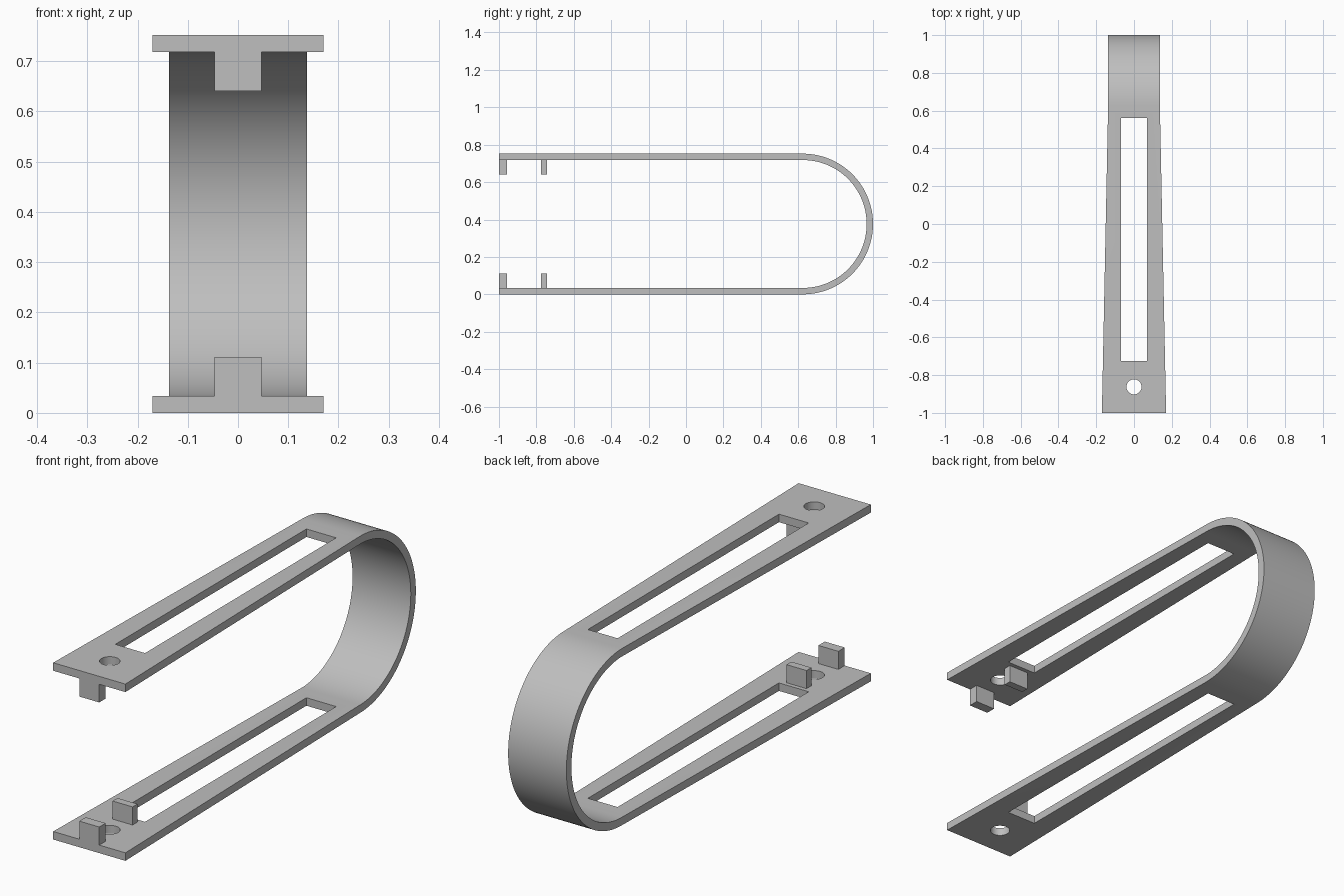
import bpy
import bmesh
from math import sin, cos, pi, radians

cube = bpy.data.objects.get("Cube")
if cube:
    bpy.data.objects.remove(cube, do_unlink=True)

HEIGHT, THICK = 0.752, 0.034
RADIUS = HEIGHT / 2
BEND_Y = 1 - RADIUS          # where the straight arms meet the bend
FRONT_W, BACK_W = 0.17, 0.137
STEPS = 64

grey = bpy.data.materials.new("plain grey")
grey.use_nodes = True
colour = (0.52, 0.52, 0.52, 1)
grey.diffuse_color = colour
grey.node_tree.nodes["Principled BSDF"].inputs["Base Color"].default_value = colour


def add_object(name, bm):
    bmesh.ops.recalc_face_normals(bm, faces=bm.faces)
    mesh = bpy.data.meshes.new(name)
    bm.to_mesh(mesh)
    bm.free()
    mesh.materials.append(grey)
    obj = bpy.data.objects.new(name, mesh)
    bpy.context.collection.objects.link(obj)
    return obj


def add_box(name, half_x, y0, y1, z0, z1):
    bm = bmesh.new()
    bmesh.ops.create_cube(bm, size=1)
    for v in bm.verts:
        v.co = (v.co.x * 2 * half_x,
                (y0 + y1) / 2 + v.co.y * (y1 - y0),
                (z0 + z1) / 2 + v.co.z * (z1 - z0))
    return add_object(name, bm)


def offset_path(r):
    """U-shaped side path at distance r from the bend centre: (y, z, half width)."""
    path = [(-1, RADIUS - r, FRONT_W)]
    for i in range(STEPS + 1):
        a = -pi / 2 + pi * i / STEPS
        path.append((BEND_Y + r * cos(a), RADIUS + r * sin(a), BACK_W))
    return path + [(-1, RADIUS + r, FRONT_W)]


# Bent strip: rectangular sections joined along the U path
bm = bmesh.new()
sections = []
for (yo, zo, w), (yi, zi, _) in zip(offset_path(RADIUS), offset_path(RADIUS - THICK)):
    corners = [(-w, yo, zo), (w, yo, zo), (w, yi, zi), (-w, yi, zi)]
    sections.append([bm.verts.new(c) for c in corners])
for a, b in zip(sections, sections[1:]):
    for k in range(4):
        n = (k + 1) % 4
        bm.faces.new((a[k], a[n], b[n], b[k]))
bm.faces.new(sections[0])
bm.faces.new(sections[-1])
strip = add_object("bent_strip", bm)

# Long slot and round hole cut through both arms
slot = add_box("slot_cutter", 0.07, -0.725, 0.56, -0.1, HEIGHT + 0.1)
bm = bmesh.new()
bmesh.ops.create_cone(bm, cap_ends=True, segments=40, radius1=0.04, radius2=0.04, depth=2)
bmesh.ops.translate(bm, verts=bm.verts, vec=(0, -0.862, RADIUS))
hole = add_object("hole_cutter", bm)

bpy.ops.object.select_all(action='DESELECT')
bpy.context.view_layer.objects.active = strip
strip.select_set(True)
for cutter in (slot, hole):
    cutter.hide_render = True
    mod = strip.modifiers.new(cutter.name, 'BOOLEAN')
    mod.operation = 'DIFFERENCE'
    mod.solver = 'EXACT'
    mod.object = cutter
    bpy.ops.object.modifier_apply(modifier=mod.name)
    bpy.data.objects.remove(cutter, do_unlink=True)
bpy.ops.object.shade_smooth_by_angle(angle=radians(30))

# Gripping blocks on the inner faces of both arms
for name, y0, y1 in (("front_block", -1, -0.957), ("rear_block", -0.776, -0.743)):
    add_box("lower_" + name, 0.047, y0, y1, THICK, 0.111)
    add_box("upper_" + name, 0.047, y0, y1, HEIGHT - 0.111, HEIGHT - THICK)
